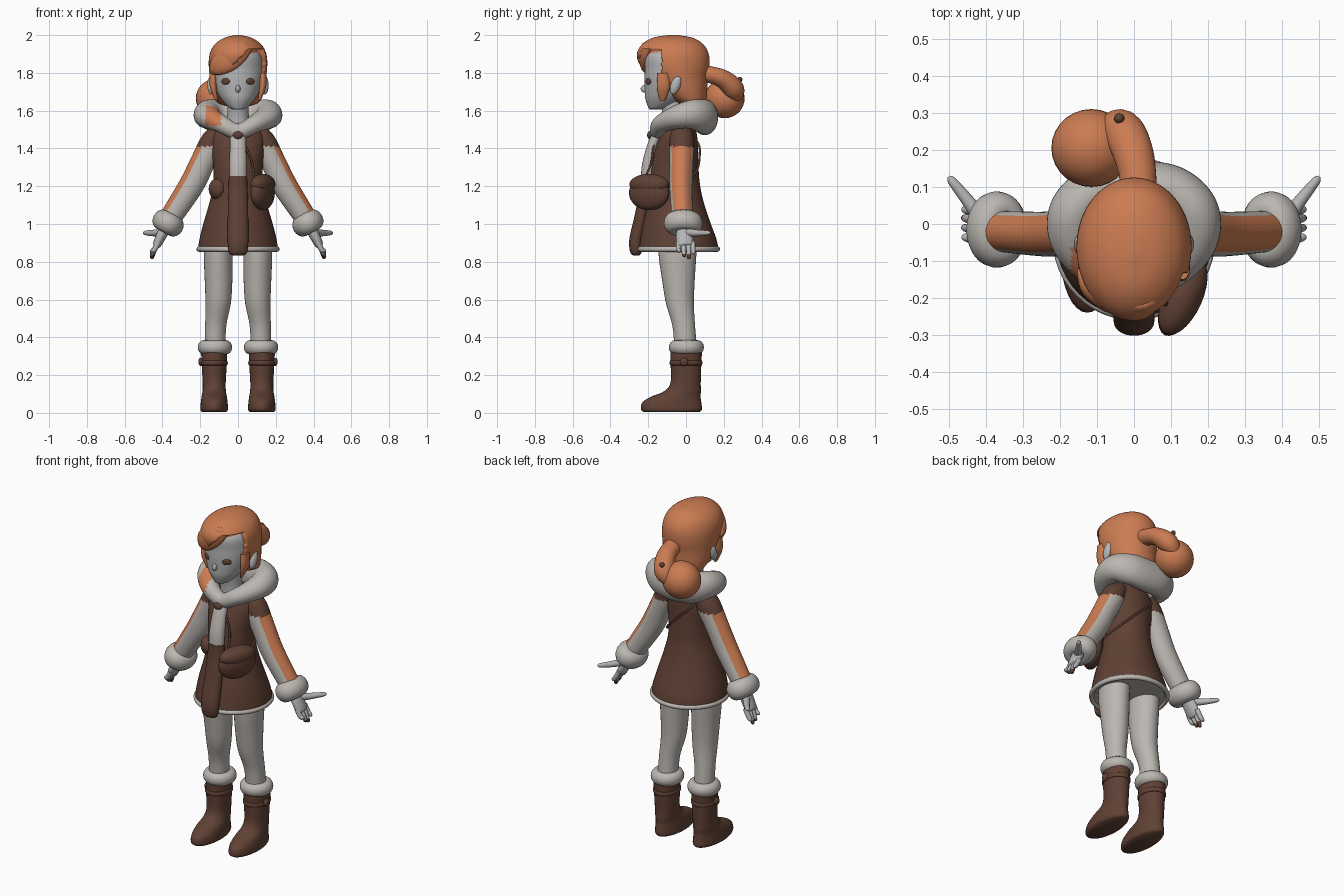
import bpy, bmesh, math
from mathutils import Vector


def material(name, rgb):
    m = bpy.data.materials.new(name)
    m.diffuse_color = (*rgb, 1)
    return m


FUR = material("pale_grey", (0.50, 0.47, 0.44))
SKIN = material("cool_grey", (0.46, 0.46, 0.47))
BROWN = material("leather_brown", (0.115, 0.052, 0.034))
ORANGE = material("copper_orange", (0.60, 0.20, 0.085))


def spline(a, b, c, d, t):
    return [0.5 * (2 * q + (r - p) * t + (2 * p - 5 * q + 4 * r - s) * t * t
                   + (3 * q - p - 3 * r + s) * t ** 3) for p, q, r, s in zip(a, b, c, d)]


def loft(name, sections, mat, ref=None, closed=False, seg=32, sub=5):
    """Smooth skin over (x, y, z, ru, rv) sections; flat rings if ref is None."""
    n, pts = len(sections), []
    for i in range(n if closed else n - 1):
        idx = [(i + k) % n if closed else min(max(i + k, 0), n - 1) for k in (-1, 0, 1, 2)]
        pts += [spline(*(sections[j] for j in idx), k / sub) for k in range(sub)]
    if not closed:
        pts.append(sections[-1])
    bm, rings, m = bmesh.new(), [], len(pts)
    for i, p in enumerate(pts):
        c = Vector(p[:3])
        u, v = Vector((1, 0, 0)), Vector((0, 1, 0))
        if ref:
            nxt = pts[(i + 1) % m] if closed else pts[min(i + 1, m - 1)]
            prv = pts[i - 1] if closed else pts[max(i - 1, 0)]
            t = (Vector(nxt[:3]) - Vector(prv[:3])).normalized()
            u = Vector(ref).cross(t).normalized()
            v = t.cross(u)
        rings.append([bm.verts.new(c + u * max(p[3], .002) * math.cos(a) + v * max(p[4], .002) * math.sin(a))
                      for a in (2 * math.pi * k / seg for k in range(seg))])
    for i in range(m if closed else m - 1):
        a, b = rings[i], rings[(i + 1) % m]
        for k in range(seg):
            j = (k + 1) % seg
            bm.faces.new((a[k], a[j], b[j], b[k]))
    if not closed:
        bm.faces.new(rings[0])
        bm.faces.new(rings[-1])
    return finish(name, bm, mat)


def finish(name, bm, mat):
    bmesh.ops.recalc_face_normals(bm, faces=bm.faces[:])
    me = bpy.data.meshes.new(name)
    bm.to_mesh(me)
    bm.free()
    me.materials.append(mat)
    ob = bpy.data.objects.new(name, me)
    bpy.context.collection.objects.link(ob)
    bpy.context.view_layer.objects.active = ob
    ob.select_set(True)
    bpy.ops.object.shade_smooth_by_angle(angle=math.radians(60))
    ob.select_set(False)
    return ob


def ball(name, loc, size, mat, rot=(0, 0, 0)):
    bm = bmesh.new()
    bmesh.ops.create_uvsphere(bm, u_segments=28, v_segments=18, radius=1)
    bmesh.ops.scale(bm, vec=size, verts=bm.verts)
    ob = finish(name, bm, mat)
    ob.location, ob.rotation_euler = loc, rot
    return ob


def ring(name, loc, rx, ry, thick, height, mat, rot_y=0):
    secs = [(rx * math.cos(a), ry * math.sin(a), 0, thick, height)
            for a in (math.pi * k / 6 for k in range(12))]
    ob = loft(name, secs, mat, (0, 0, 1), True, 16, 4)
    ob.location, ob.rotation_euler = loc, (0, rot_y, 0)
    return ob


def paint(ob, mat, rule):
    ob.data.materials.append(mat)
    for f in ob.data.polygons:
        if rule(f.center, f.normal):
            f.material_index = len(ob.data.materials) - 1


# Head, nose, neck
loft("head", [(0, -.165, 1.605, .02, .025), (0, -.145, 1.618, .05, .055), (0, -.115, 1.66, .088, .1),
              (0, -.1, 1.70, .111, .118), (0, -.09, 1.76, .128, .13), (0, -.08, 1.82, .134, .138),
              (0, -.08, 1.9, .122, .135), (0, -.08, 1.96, .05, .06)], SKIN, seg=48)
ball("nose", (0, -.218, 1.715), (.013, .022, .02), SKIN, (-.3, 0, 0))
loft("neck", [(0, -.05, 1.46, .09, .08), (0, -.06, 1.55, .06, .06), (0, -.08, 1.67, .055, .06)], SKIN)

# Hair cap, tucked under the scalp around the face opening
hair = loft("hair", [(0, .035, 1.625, .06, .05), (0, .025, 1.645, .11, .08), (0, -.01, 1.70, .136, .122),
                     (0, -.04, 1.77, .148, .155), (0, -.06, 1.84, .155, .185), (0, -.07, 1.90, .15, .19),
                     (0, -.07, 1.95, .124, .163), (0, -.07, 1.985, .074, .108), (0, -.07, 2.0, .015, .03)],
            ORANGE, seg=96, sub=8)
for v in hair.data.vertices:
    x, y, z = v.co
    line = 1.815 if x < -.05 else min(1.815 + (x + .05) * .95, 1.925)
    if y < -.135 and z < line:
        v.co.x *= .78
        v.co.y = -.065 + (y + .065) * .78
loft("swept_fringe", [(.075, -.185, 1.935, .01, .01), (.03, -.215, 1.92, .025, .045),
                      (-.05, -.215, 1.87, .03, .062), (-.115, -.175, 1.835, .027, .05),
                      (-.145, -.125, 1.81, .01, .015)], ORANGE, (0, 0, 1))
loft("hair_tail", [(.01, .06, 1.8, .05, .05), (.01, .13, 1.79, .045, .05), (-.005, .2, 1.765, .05, .055),
                   (-.035, .255, 1.71, .055, .055), (-.08, .26, 1.66, .03, .03)], ORANGE, (1, 0, 0))
ball("hair_bun", (-.115, .205, 1.665), (.108, .105, .105), ORANGE)
ball("hair_tie", (-.04, .285, 1.765), (.014, .014, .014), BROWN)

for s, side in ((-1, "right"), (1, "left")):
    # Face details
    ball(side + "_eye", (s * .066, -.2, 1.755), (.026, .008, .017), BROWN, (0, 0, s * .52))
    ball(side + "_ear", (s * .142, -.055, 1.735), (.02, .026, .052), SKIN, (-.35, 0, 0))
    loft(side + "_sideburn", [(s * .13, -.12, 1.80, .02, .03), (s * .13, -.12, 1.72, .018, .034),
                              (s * .112, -.125, 1.65, .006, .012)], ORANGE)

    # Arm: short coat sleeve on top, orange along the outside
    arm = loft(side + "_arm", [(s * .09, -.02, 1.49, .05, .055), (s * .13, -.022, 1.435, .068, .066),
                               (s * .19, -.025, 1.32, .066, .062), (s * .25, -.027, 1.2, .066, .06),
                               (s * .36, -.02, 1.03, .058, .055)], FUR, (0, 1, 0), seg=40, sub=10)
    out = Vector((s * .86, 0, .5))
    paint(arm, ORANGE, lambda c, n: n.dot(out) > .5)
    paint(arm, BROWN, lambda c, n: c.z > 1.41)
    ring(side + "_cuff", (s * .37, -.015, 1.005), .04, .058, .045, .055, FUR, -s * .5)
    ball(side + "_cuff_core", (s * .375, -.015, .99), (.05, .06, .04), FUR)

    # Hand
    loft(side + "_palm", [(s * .38, -.01, .99, .03, .035), (s * .405, -.008, .94, .028, .045),
                          (s * .43, -.005, .89, .022, .042), (s * .437, -.004, .88, .01, .03)], SKIN, (0, 1, 0))
    for i, (y, tip) in enumerate(((-.04, .85), (-.014, .825), (.012, .815), (.035, .84))):
        f = loft(f"{side}_finger_{i + 1}", [(s * .42, y, .905, .014, .014), (s * .442, y + .002, .865, .014, .013),
                                            (s * .456, y + .004, tip + .008, .011, .01),
                                            (s * .459, y + .004, tip, .004, .004)], SKIN, (0, 1, 0), seg=14)
        if i in (1, 2):
            paint(f, BROWN, lambda c, n: c.z < .843)
    loft(side + "_thumb", [(s * .405, .005, .955, .022, .022), (s * .45, .065, .952, .017, .017),
                           (s * .49, .115, .953, .012, .012), (s * .5, .128, .953, .004, .004)],
         SKIN, (0, 0, 1), seg=16)

    # Leg
    loft(side + "_leg", [(s * .1, -.04, .95, .075, .1), (s * .105, -.045, .84, .076, .1),
                         (s * .103, -.04, .7, .073, .086), (s * .105, -.032, .58, .067, .074),
                         (s * .118, -.012, .46, .056, .06), (s * .122, 0, .33, .055, .06)], FUR)

    # Boot, fur trim, strap and buckle
    X = s * .126
    loft(side + "_boot", [(X, -.075, .006, .066, .15), (X, -.077, .02, .073, .162), (X, -.075, .055, .071, .156),
                          (X, -.055, .085, .067, .132), (X, -.018, .115, .062, .097), (X, -.002, .16, .061, .08),
                          (X, 0, .25, .066, .081), (X, .002, .335, .07, .083)], BROWN)
    ring(side + "_boot_fur", (s * .122, .002, .347), .058, .06, .033, .038, FUR)
    ring(side + "_boot_strap", (X, 0, .265), .066, .081, .006, .013, BROWN)
    ball(side + "_boot_buckle", (s * .196, -.01, .27), (.014, .022, .022), BROWN)

# Coat and pale hem
coat = loft("coat", [(0, -.04, .865, .212, .212), (0, -.042, .92, .204, .203), (0, -.05, 1.0, .184, .182),
                     (0, -.055, 1.1, .155, .153), (0, -.06, 1.2, .132, .135), (0, -.06, 1.3, .131, .126),
                     (0, -.05, 1.4, .142, .113), (0, -.04, 1.47, .14, .098), (0, -.035, 1.53, .09, .08)],
            BROWN, seg=48)
paint(coat, FUR, lambda c, n: n.z < -.9)
ring("coat_hem", (0, -.04, .867), .207, .207, .013, .014, FUR)
loft("front_panel", [(0, -.262, .832, .025, .012), (0, -.265, .85, .048, .03), (0, -.262, .92, .055, .038),
                     (0, -.235, 1.05, .054, .036), (0, -.21, 1.18, .051, .036), (0, -.205, 1.255, .048, .036)], BROWN)
loft("shirt_front", [(0, -.205, 1.24, .046, .034), (0, -.198, 1.32, .046, .034), (0, -.175, 1.42, .042, .03),
                     (0, -.14, 1.51, .04, .03)], FUR)

# Fur collar, with a lock of hair lying over one side
half = [(.09, -.13, 1.53, .05, .047), (.155, -.05, 1.565, .066, .062), (.16, .03, 1.58, .07, .077),
        (.1, .088, 1.57, .07, .09)]
collar = loft("fur_collar", [(0, -.15, 1.49, .042, .042)] + half + [(0, .1, 1.565, .07, .095)]
              + [(-p[0], *p[1:]) for p in reversed(half)], FUR, (0, 0, 1), True, 36, 10)
paint(collar, ORANGE, lambda c, n: -.17 < c.x < -.09 and c.y < -.06 and c.z > 1.52 and n.y < .2)
ball("collar_button", (0, -.192, 1.47), (.026, .014, .02), BROWN)

# Shoulder bag, small hip pouch and thin strap
ball("shoulder_bag", (.13, -.195, 1.165), (.05, .115, .092), BROWN, (0, 0, -.42))
ball("bag_flap", (.132, -.195, 1.21), (.053, .112, .055), BROWN, (0, 0, -.42))
ball("hip_pouch", (-.11, -.13, 1.185), (.04, .055, .055), BROWN, (0, 0, .6))
loft("bag_strap", [(.09, -.24, 1.2, .006, .006), (.075, -.185, 1.32, .006, .006), (.02, -.16, 1.44, .006, .006),
                   (-.09, -.06, 1.515, .006, .006), (-.08, .055, 1.44, .006, .006), (0, .072, 1.36, .006, .006),
                   (.1, .04, 1.26, .006, .006), (.145, -.1, 1.2, .006, .006)], BROWN, (.3, .2, .9), seg=8)
